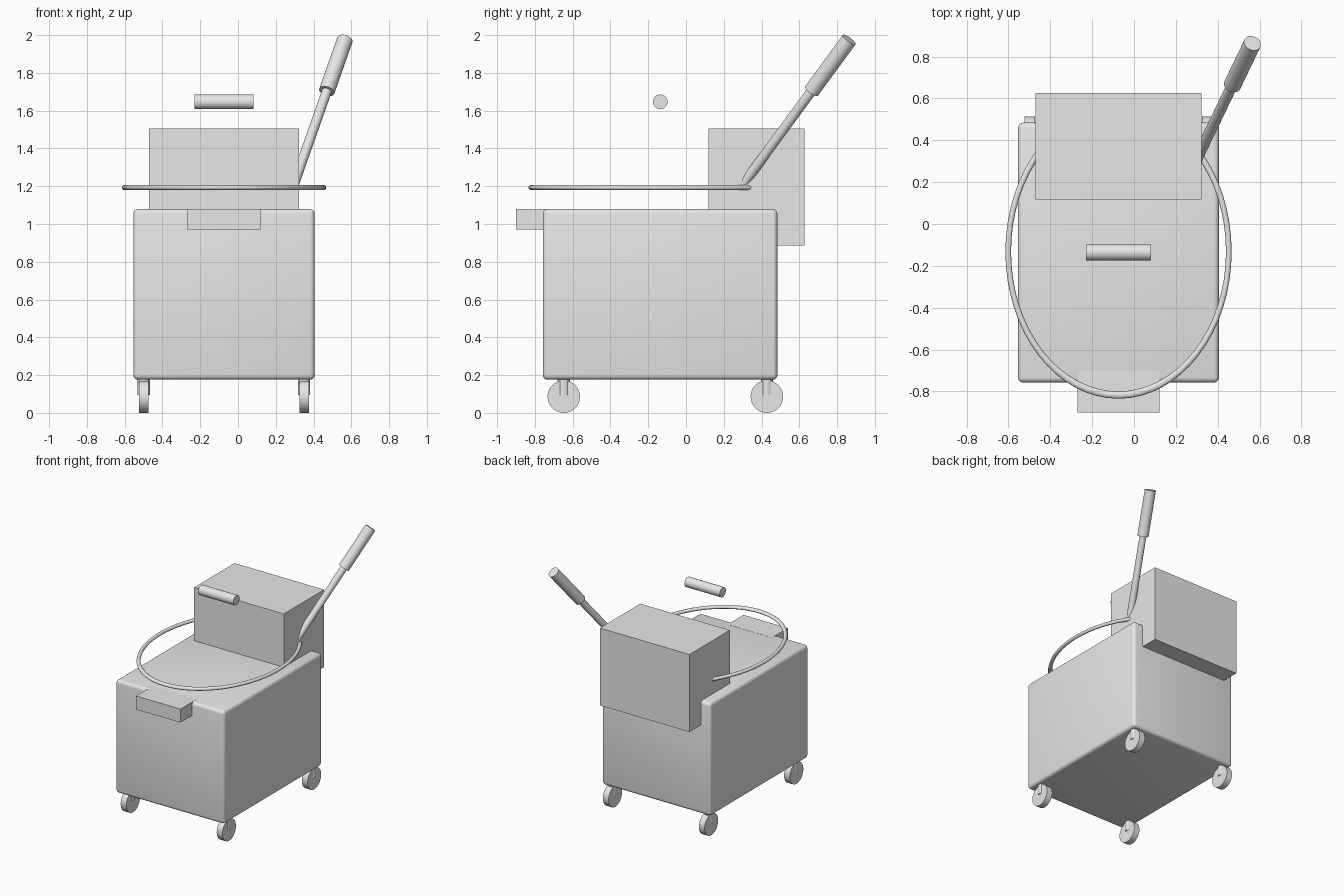
import bpy
import math
from mathutils import Vector

cube = bpy.data.objects.get("Cube")
if cube:
    bpy.data.objects.remove(cube, do_unlink=True)

grey = bpy.data.materials.new("plain_grey")
grey.use_nodes = True
colour = (0.8, 0.8, 0.8, 1)
grey.diffuse_color = colour
grey.node_tree.nodes["Principled BSDF"].inputs["Base Color"].default_value = colour


def finish(name, smooth=True):
    obj = bpy.context.object
    obj.name = name
    obj.data.materials.append(grey)
    if smooth:
        bpy.ops.object.shade_smooth_by_angle(angle=math.radians(35))
    return obj


def box(name, low, high, bevel=0):
    low, high = Vector(low), Vector(high)
    bpy.ops.mesh.primitive_cube_add(size=1, location=(low + high) / 2)
    obj = bpy.context.object
    obj.scale = high - low
    bpy.ops.object.transform_apply(location=False, rotation=False, scale=True)
    if bevel:
        mod = obj.modifiers.new("rounded_edges", "BEVEL")
        mod.width = bevel
        mod.segments = 4
        bpy.ops.object.modifier_apply(modifier=mod.name)
    return finish(name, bool(bevel))


def rod(name, start, end, radius):
    start, end = Vector(start), Vector(end)
    axis = end - start
    bpy.ops.mesh.primitive_cylinder_add(
        vertices=32, radius=radius, depth=axis.length, location=(start + end) / 2,
        rotation=axis.to_track_quat("Z", "Y").to_euler())
    return finish(name)


# Bucket, pouring spout and wringer housing
box("bucket_body", (-0.554, -0.758, 0.176), (0.406, 0.484, 1.079), 0.025)
box("pouring_spout", (-0.27, -0.9, 0.972), (0.122, -0.7, 1.08))
box("wringer_housing", (-0.47, 0.118, 0.886), (0.322, 0.627, 1.505))

# Carrying hoop, stretched front to back, and its separate grip
bpy.ops.mesh.primitive_torus_add(
    major_segments=64, minor_segments=12, major_radius=0.527,
    minor_radius=0.0135, location=(-0.074, -0.132, 1.193))
bpy.context.object.scale.y = 1.3
finish("carrying_hoop")
rod("hoop_grip", (-0.23, -0.136, 1.647), (0.081, -0.136, 1.647), 0.039)

# Wringer lever with a thicker grip
grip_base = Vector((0.47, 0.664, 1.703))
grip_end = Vector((0.566, 0.864, 1.976))
direction = (grip_end - grip_base).normalized()
rod("lever_shaft", grip_base - direction * 0.75, grip_base + direction * 0.05, 0.026)
rod("lever_grip", grip_base, grip_end, 0.042)

# Four casters
for side, x in (("right", -0.499), ("left", 0.35)):
    for place, y in (("front", -0.647), ("back", 0.428)):
        rod(f"{place}_{side}_wheel", (x - 0.025, y, 0.086), (x + 0.025, y, 0.086), 0.086)
        rod(f"{place}_{side}_caster_stem", (x, y, 0.095), (x, y, 0.2), 0.032)
